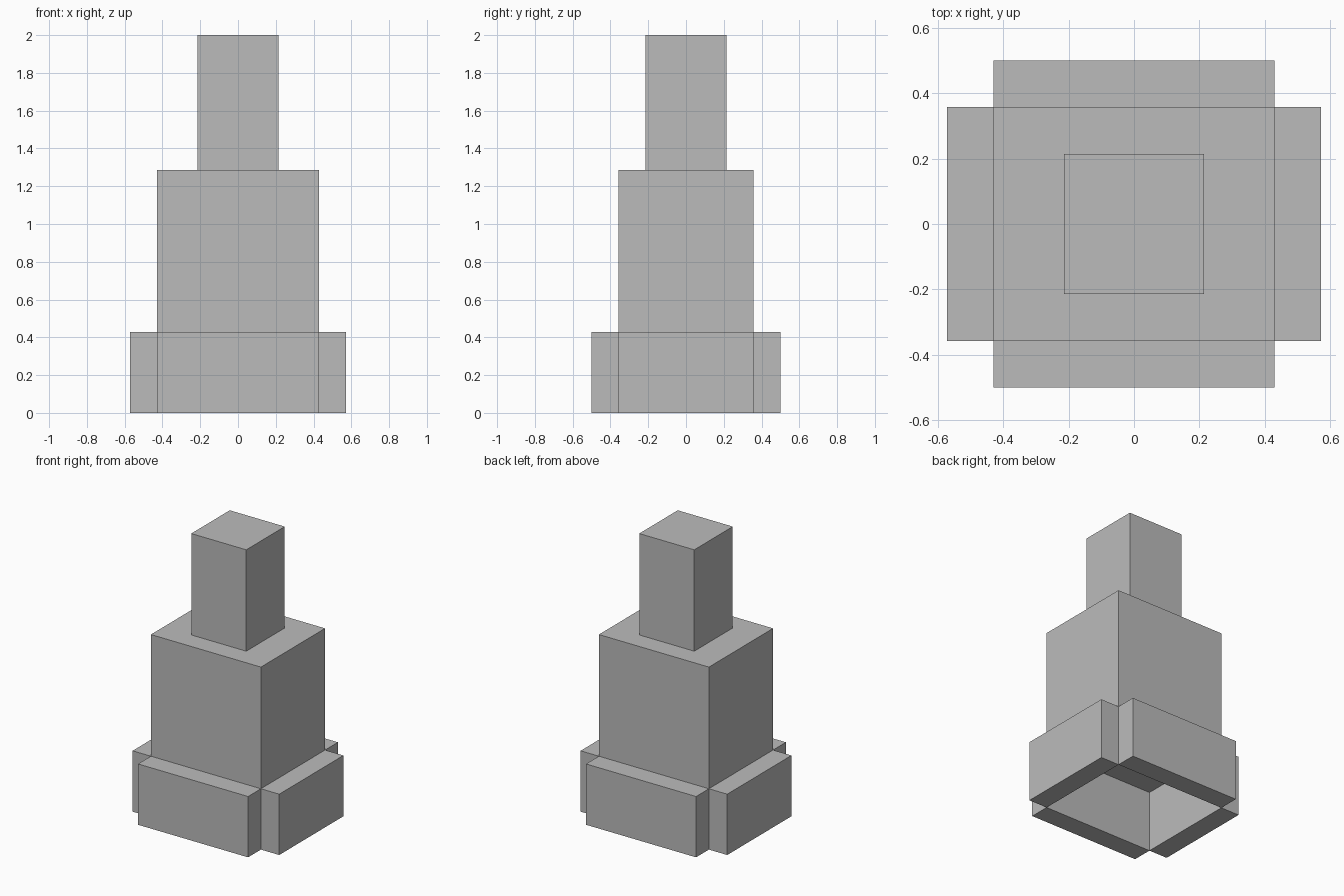
import bpy

# Remove the default cube
cube = bpy.data.objects.get("Cube")
if cube:
    bpy.data.objects.remove(cube, do_unlink=True)

U = 1 / 7  # the building module

# Single grey material
GREY = (0.5, 0.5, 0.5, 1.0)
grey = bpy.data.materials.new("plain_grey")
grey.use_nodes = True
grey.diffuse_color = GREY
grey.node_tree.nodes["Principled BSDF"].inputs["Base Color"].default_value = GREY


def box(name, size, centre):
    """Closed block with size and centre given in modules."""
    bpy.ops.mesh.primitive_cube_add(size=1, location=[c * U for c in centre])
    obj = bpy.context.object
    obj.name = name
    obj.scale = [s * U for s in size]
    bpy.ops.object.transform_apply(location=False, rotation=False, scale=True)
    obj.data.materials.append(grey)
    return obj


# Central body and the tower on top of it
box("body", (6, 5, 6), (0, 0, 6))
box("tower", (3, 3, 5), (0, 0, 11.5))

# Four base blocks around a hollow underside
for side, name in ((1, "left"), (-1, "right")):
    box(name + "_base_block", (1, 5, 3), (side * 3.5, 0, 1.5))
for side, name in ((-1, "front"), (1, "back")):
    box(name + "_base_block", (6, 1, 3), (0, side * 3, 1.5))
